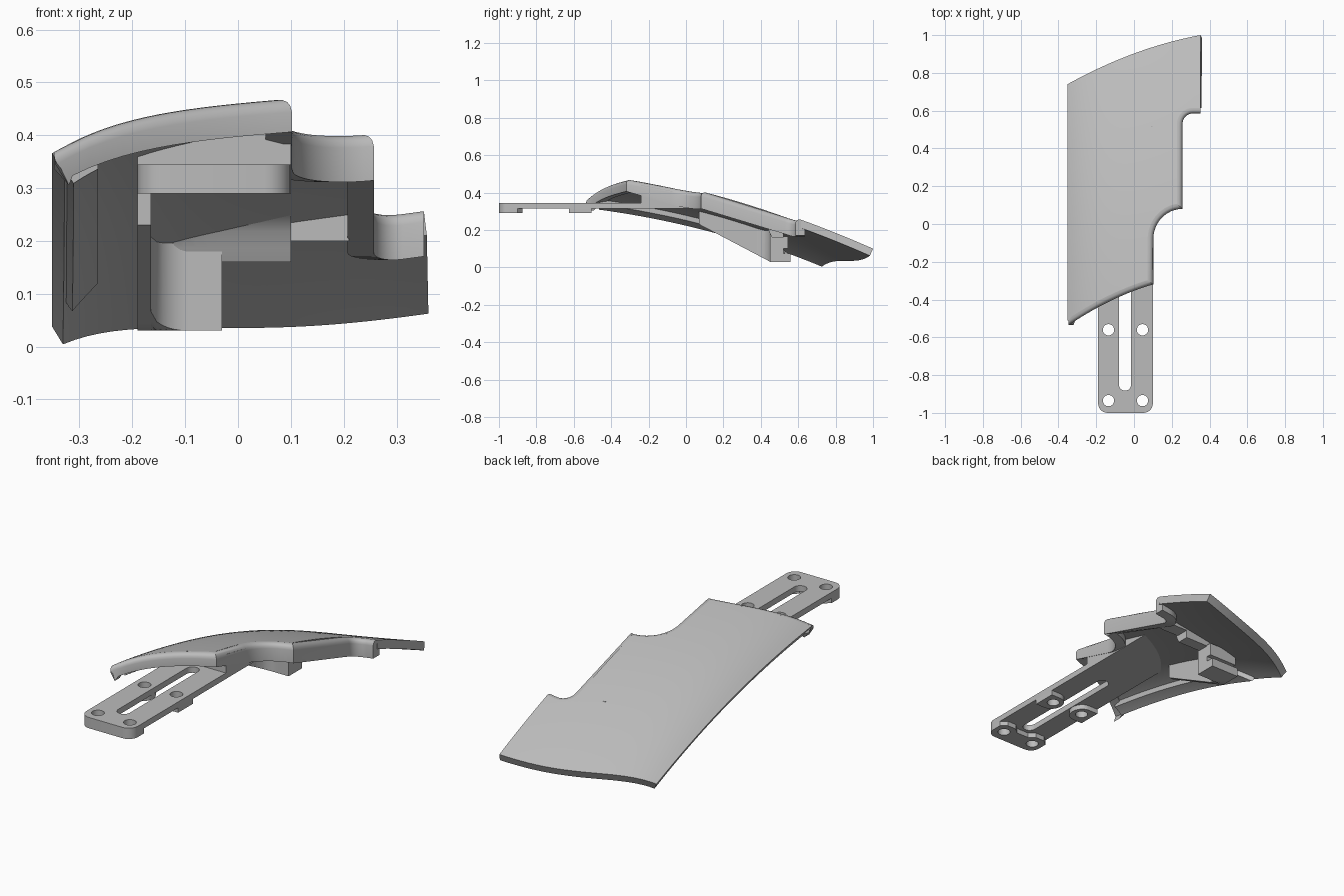
import bpy, bmesh, math
from mathutils import Vector

cube = bpy.data.objects.get("Cube")
if cube:
    bpy.data.objects.remove(cube)

grey = bpy.data.materials.new("light_grey")
grey.use_nodes = True
grey.diffuse_color = (0.5, 0.5, 0.5, 1)
grey.node_tree.nodes["Principled BSDF"].inputs["Base Color"].default_value = (0.5, 0.5, 0.5, 1)


def make(name, verts, faces):
    mesh = bpy.data.meshes.new(name)
    mesh.from_pydata([tuple(v) for v in verts], [], faces)
    bm = bmesh.new()
    bm.from_mesh(mesh)
    bmesh.ops.recalc_face_normals(bm, faces=bm.faces)
    bm.to_mesh(mesh)
    bm.free()
    mesh.materials.append(grey)
    ob = bpy.data.objects.new(name, mesh)
    bpy.context.collection.objects.link(ob)
    return ob


def activate(ob):
    bpy.ops.object.select_all(action='DESELECT')
    ob.select_set(True)
    bpy.context.view_layer.objects.active = ob


def smooth(ob):
    activate(ob)
    bpy.ops.object.shade_smooth_by_angle(angle=math.radians(35))


def boolean(ob, cutter, operation):
    mod = ob.modifiers.new("cut", 'BOOLEAN')
    mod.operation, mod.object, mod.solver = operation, cutter, 'EXACT'
    activate(ob)
    bpy.ops.object.modifier_apply(modifier=mod.name)
    bpy.data.objects.remove(cutter)


def prism(name, outline, z0, z1):
    n = len(outline)
    verts = [(x, y, z) for z in (z0, z1) for x, y in outline]
    faces = [tuple(range(n)), tuple(range(n, 2 * n))]
    faces += [(i, (i + 1) % n, n + (i + 1) % n, n + i) for i in range(n)]
    return make(name, verts, faces)


def arc(cx, cy, rx, ry, a0, a1, n=12):
    angles = [math.radians(a0 + (a1 - a0) * i / n) for i in range(n + 1)]
    return [(cx + rx * math.cos(a), cy + ry * math.sin(a)) for a in angles]


def box(name, x0, x1, y0, y1, z0, z1):
    return prism(name, [(x0, y0), (x1, y0), (x1, y1), (x0, y1)], z0, z1)


SIDE = 0.352


def crown(x, y):
    """Height of the outer shell surface."""
    u = max(0, SIDE - x)
    sag = 0.037 * max(0, y) ** 2 * math.sin(2.73 * u / 0.705)
    return 0.437 - 0.231 * y - 0.106 * y * y - (0.08 * u + 0.09 * u * u + 0.5 * u ** 6) - sag


def under_shell(x, y):
    return crown(x, y) - 0.02


def back_y(x):
    s = (SIDE - x) / 0.704
    return 1.0 - 0.13 * s - 0.13 * s * s


def front_y(x):
    s = (0.1 - x) / 0.445
    return -0.32 - 0.13 * s - 0.085 * s * s


def slab(name, thickness, x0=-SIDE, x1=SIDE, nx=28, ny=40):
    verts, faces = [], []
    for i in range(nx + 1):
        x = x0 + (x1 - x0) * i / nx
        for j in range(ny + 1):
            y = -0.65 + (back_y(x) + 0.65) * j / ny
            verts.append((x, y, crown(x, y)))
    for i in range(nx):
        for j in range(ny):
            a = i * (ny + 1) + j
            faces.append((a, a + ny + 1, a + ny + 2, a + 1))
    ob = make(name, verts, faces)
    if ob.data.polygons[0].normal.z < 0:
        ob.data.flip_normals()
    mod = ob.modifiers.new("thickness", 'SOLIDIFY')
    mod.thickness, mod.offset = thickness, -1
    activate(ob)
    bpy.ops.object.modifier_apply(modifier=mod.name)
    return ob


# Front and notched right edge, running from front left to back right
edge = [(-0.345 + 0.447 * i / 14, front_y(-0.345 + 0.447 * i / 14)) for i in range(15)]
edge += arc(0.257, -0.08, 0.155, 0.16, 180, 90)
edge += arc(0.312, 0.53, 0.055, 0.055, 180, 90, 8) + [(SIDE, 0.585)]


def inset(path, d):
    out = []
    for i, p in enumerate(path):
        p = Vector(p)
        dirs = []
        if i > 0:
            dirs.append((p - Vector(path[i - 1])).normalized())
        if i < len(path) - 1:
            dirs.append((Vector(path[i + 1]) - p).normalized())
        normals = [Vector((-t.y, t.x)) for t in dirs]
        m = sum(normals, Vector((0, 0))).normalized()
        q = p + m * d / max(0.5, m.dot(normals[0]))
        out.append((min(SIDE, max(q.x, -0.348)), q.y))
    return out


# Curved outer shell
shell = slab("shell_panel", 0.042)
inner = inset(edge, 0.03)
area = [(-0.6, inner[0][1] - 0.15)] + inner + [(0.6, inner[-1][1]), (0.6, 1.3), (-0.6, 1.3)]
boolean(shell, prism("shell_cutter", area, -1, 1), 'INTERSECT')
smooth(shell)

# Rounded rim that turns down along the front and the notches
section = [(0.03, 0, 0), (0.018, -0.003, 0), (0.009, -0.009, 0), (0.003, -0.018, 0),
           (0, -0.03, 0), (0, 0, 1), (0.05, 0, 1), (0.05, -0.03, 0)]
rings = [inset(edge, s[0]) for s in section]
verts = []
for i, (ex, ey) in enumerate(edge):
    depth = 0.068 + 0.027 * min(1, max(0, (ey + 0.3) / 0.25))
    for ring, (d, dz, low) in zip(rings, section):
        x, y = ring[i]
        z = crown(ex, ey) - depth if low else crown(x, y) + dz
        verts.append((max(x, -0.32) if low else x, y, z))
k = len(section)
faces = [(i * k + j, i * k + (j + 1) % k, (i + 1) * k + (j + 1) % k, (i + 1) * k + j)
         for i in range(len(edge) - 1) for j in range(k)]
faces += [tuple(range(k)), tuple(range(len(verts) - k, len(verts)))]
smooth(make("shell_rim", verts, faces))

# Thicker lining strip along the left edge
lining = slab("left_lining", 0.055, x0=-0.342, x1=-0.2)
strip = [(-0.5, -0.49), (-0.265, -0.46), (-0.265, 0.45), (-0.32, 0.53), (-0.5, 0.53)]
boolean(lining, prism("lining_cutter", strip, -1, 1), 'INTERSECT')
lining.location.z = -0.012
smooth(lining)


def block(name, x0, x1, start, y1, top, bottom, nx=12, ny=14):
    """Block with shaped front, top and underside, each given as a function."""
    verts, faces = [], []
    for i in range(nx + 1):
        x = x0 + (x1 - x0) * i / nx
        for j in range(ny + 1):
            y = start(x) + (y1 - start(x)) * j / ny
            z = top(x, y)
            verts += [(x, y, z), (x, y, min(bottom(y), z - 0.005))]

    def v(i, j, s):
        return (i * (ny + 1) + j) * 2 + s
    for s in (0, 1):
        faces += [(v(i, j, s), v(i + 1, j, s), v(i + 1, j + 1, s), v(i, j + 1, s))
                  for i in range(nx) for j in range(ny)]
    for i in (0, nx):
        faces += [(v(i, j, 0), v(i, j + 1, 0), v(i, j + 1, 1), v(i, j, 1)) for j in range(ny)]
    for j in (0, ny):
        faces += [(v(i, j, 0), v(i + 1, j, 0), v(i + 1, j, 1), v(i, j, 1)) for i in range(nx)]
    smooth(make(name, verts, faces))


XL, XR, HOLES = -0.19, 0.1, (-0.135, 0.045)
front = arc(XL + 0.05, -0.95, 0.05, 0.05, 180, 270, 6) + arc(XR - 0.05, -0.95, 0.05, 0.05, 270, 360, 6)
slot = arc(-0.0475, -0.85, 0.0325, 0.0325, 180, 360) + arc(-0.0475, -0.3, 0.0325, 0.0325, 0, 180)

# Mounting arm plate and the pads under the screw holes
plate = prism("arm_plate", front + [(XR, -0.22), (XL, -0.22)], 0.315, 0.345)
front_pad = prism("front_pad", front + [(XR, -0.9), (0.07, -0.875), (0.02, -0.875), (-0.01, -0.9),
                  (-0.08, -0.9), (-0.11, -0.875), (-0.16, -0.875), (XL, -0.9)], 0.29, 0.316)
pads = [prism("right_middle_pad", [(XL, -0.505), (XL, -0.625)]
              + arc(HOLES[0], -0.565, 0.053, 0.06, -90, 90), 0.29, 0.316),
        prism("left_middle_pad", [(XR, -0.625), (XR, -0.505)]
              + arc(HOLES[1], -0.565, 0.053, 0.06, 90, 270), 0.29, 0.316)]
for part in [plate, front_pad] + pads:
    boolean(part, prism("slot_cutter", slot, 0, 1), 'DIFFERENCE')
    for hx in HOLES:
        for hy in (-0.56, -0.935):
            boolean(part, prism("hole_cutter", arc(hx, hy, 0.03, 0.03, 0, 345, 23), 0, 1), 'DIFFERENCE')
    smooth(part)


def wall_bottom(y):
    return max(0.03, 0.23 - 0.526 * (y - 0.07))


def ceiling(y):
    """Underside that curves down into the hook wall."""
    t = min(1, max(0, (y - 0.35) / 0.1))
    return 0.16 + 0.11 * math.sqrt(1 - t * t)


def hook_front(x):
    """Front of the hook wall, with a fillet against the side wall."""
    t = max(0, (-0.095 - x) / 0.07)
    return 0.45 - 0.07 * (1 - math.sqrt(max(0, 1 - t * t)))


# Arm joined to the shell, the side wall below it and the cross wall with its hook
block("arm_joint", XL, XR, lambda x: -0.24, 0.2, under_shell, lambda y: 0.315)
block("side_wall", XL, -0.165, lambda x: 0.07, 0.52, under_shell, wall_bottom)
block("cross_wall", -0.17, XR, lambda x: 0.35, 0.52, under_shell, ceiling)
block("hook_wall", -0.165, -0.03, hook_front, 0.52, under_shell, wall_bottom)
box("hook_foot", XL, -0.03, 0.51, 0.56, 0.03, 0.075)
box("hook_tooth", XL, -0.03, 0.51, 0.545, 0.1, 0.165)
box("cross_rib", 0.09, 0.21, 0.45, 0.52, 0.2, 0.255)
